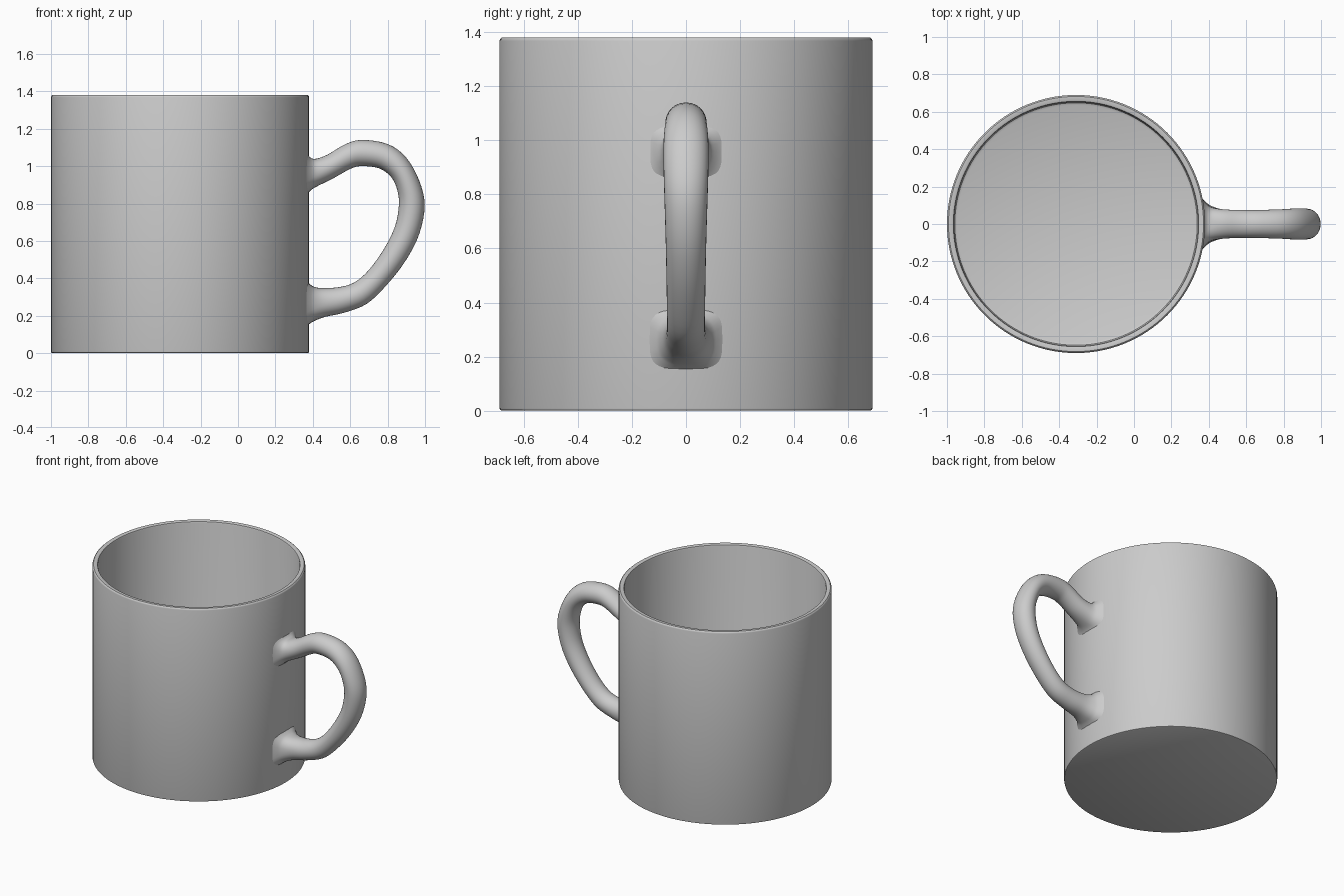
import bpy, bmesh, math
from mathutils import Vector

if "Cube" in bpy.data.objects:
    bpy.data.objects.remove(bpy.data.objects["Cube"])

CX, R, H = -0.31, 0.69, 1.38


def finish(name, bm, angle):
    bmesh.ops.recalc_face_normals(bm, faces=bm.faces)
    me = bpy.data.meshes.new(name)
    bm.to_mesh(me)
    bm.free()
    ob = bpy.data.objects.new(name, me)
    bpy.context.collection.objects.link(ob)
    bpy.ops.object.select_all(action='DESELECT')
    ob.select_set(True)
    bpy.context.view_layer.objects.active = ob
    bpy.ops.object.shade_smooth_by_angle(angle=math.radians(angle))
    return ob


def bridge(bm, a, b):
    n = len(a)
    for i in range(n):
        bm.faces.new((a[i], a[(i + 1) % n], b[(i + 1) % n], b[i]))


# Cup body: lathed profile, outside then over the rim to the inner floor
profile = [(0.682, 0), (0.688, 0.003), (R, 0.01), (R, 1.368), (0.688, 1.375),
           (0.682, H), (0.663, H), (0.656, 1.377), (0.653, 1.368),
           (0.653, 0.06), (0.648, 0.046), (0.635, 0.04)]
N = 128
bm = bmesh.new()
rings = [[bm.verts.new((CX + r * math.cos(2 * math.pi * i / N),
                        r * math.sin(2 * math.pi * i / N), z))
          for i in range(N)] for r, z in profile]
for a, b in zip(rings, rings[1:]):
    bridge(bm, a, b)
bm.faces.new(rings[0])
bm.faces.new(rings[-1])
finish("cup_body", bm, 35)

# Handle sections: outer x, z, inner x, z, half width in y, squareness
sections = [
    (0.375, 1.06, 0.375, 0.855, 0.142, 4.0),
    (0.392, 1.043, 0.392, 0.873, 0.112, 3.0),
    (0.42, 1.04, 0.425, 0.893, 0.088, 2.3),
    (0.48, 1.062, 0.51, 0.935, 0.077, 2),
    (0.57, 1.115, 0.60, 0.985, 0.075, 2),
    (0.66, 1.14, 0.66, 1.00, 0.075, 2),
    (0.80, 1.118, 0.755, 0.988, 0.078, 2),
    (0.90, 1.045, 0.82, 0.94, 0.083, 2),
    (0.97, 0.92, 0.852, 0.87, 0.083, 2),
    (0.998, 0.79, 0.86, 0.79, 0.08, 2),
    (0.97, 0.64, 0.84, 0.68, 0.076, 2),
    (0.90, 0.50, 0.785, 0.565, 0.073, 2),
    (0.80, 0.37, 0.70, 0.445, 0.071, 2),
    (0.69, 0.265, 0.62, 0.377, 0.07, 2),
    (0.57, 0.217, 0.54, 0.353, 0.072, 2),
    (0.47, 0.195, 0.46, 0.348, 0.08, 2.2),
    (0.415, 0.175, 0.415, 0.352, 0.098, 2.6),
    (0.392, 0.163, 0.392, 0.363, 0.118, 3.2),
    (0.375, 0.15, 0.375, 0.378, 0.142, 4.0),
]


def spline(p, i, t):
    a, b, c, d = (p[min(max(k, 0), len(p) - 1)] for k in range(i - 1, i + 3))
    return [0.5 * (2 * q + (r - o) * t + (2 * o - 5 * q + 4 * r - s) * t * t
                   + (3 * q - o - 3 * r + s) * t ** 3)
            for o, q, r, s in zip(a, b, c, d)]


STEPS, M = 4, 32
smooth = [spline(sections, i, s / STEPS)
          for i in range(len(sections) - 1) for s in range(STEPS)]
smooth.append(list(sections[-1]))
bm = bmesh.new()
rings = []
for ox, oz, ix, iz, w, sq in smooth:
    mid = Vector(((ox + ix) / 2, 0, (oz + iz) / 2))
    half = Vector(((ox - ix) / 2, 0, (oz - iz) / 2))
    ring = []
    for k in range(M):
        t = 2 * math.pi * k / M
        c, s = (math.copysign(abs(f) ** (2 / sq), f) for f in (math.cos(t), math.sin(t)))
        v = mid + half * c + Vector((0, w * s, 0))
        # Root sections wrap round the cup wall
        wrap = min(1, max(0, (0.46 - mid.x) / 0.08))
        v.x -= wrap * (R - math.sqrt(R * R - v.y * v.y))
        ring.append(bm.verts.new(v))
    rings.append(ring)
for a, b in zip(rings, rings[1:]):
    bridge(bm, a, b)
bm.faces.new(rings[0])
bm.faces.new(rings[-1])
finish("handle", bm, 60)
